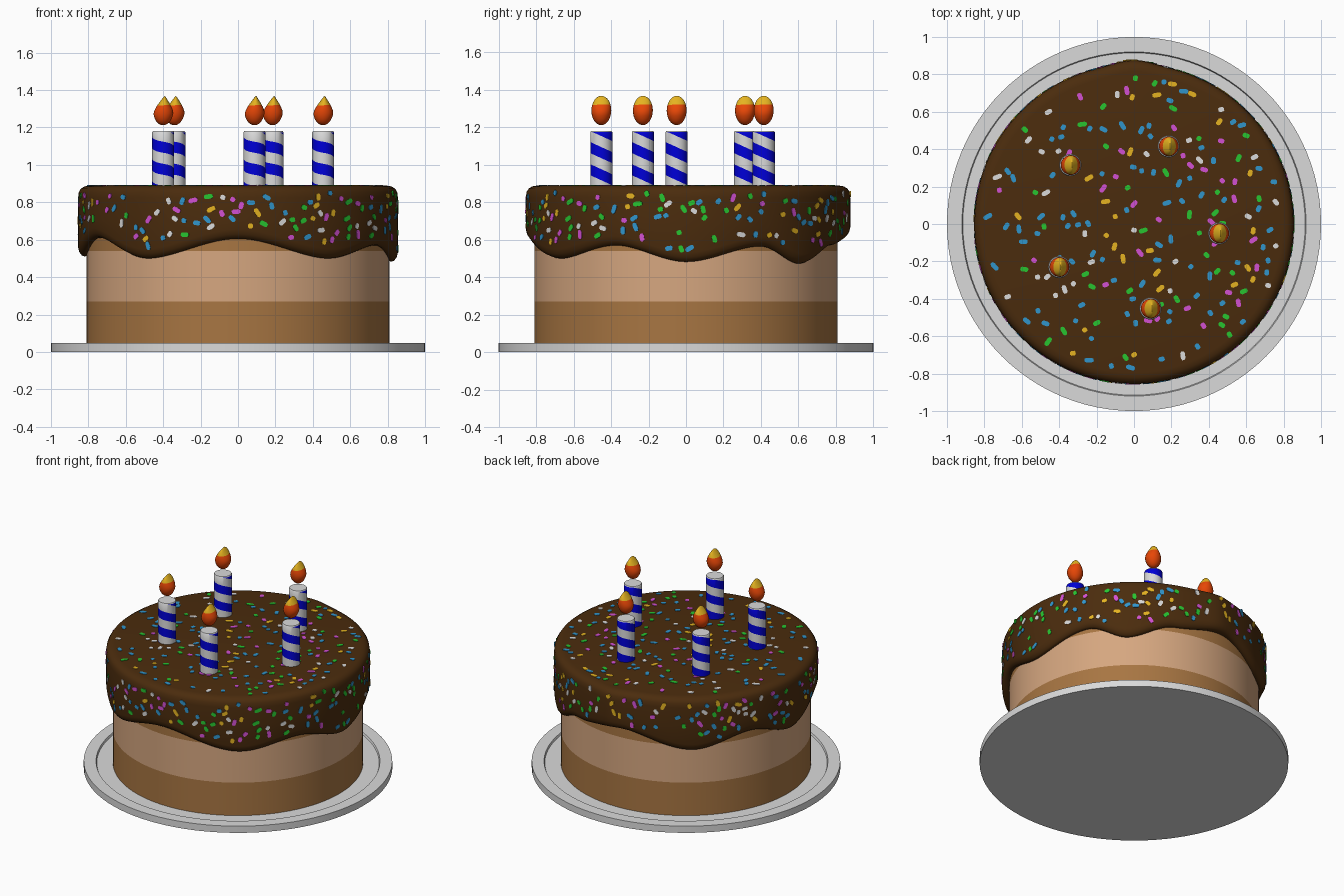
import bpy, bmesh, math, random
from mathutils import Vector

if "Cube" in bpy.data.objects:
    bpy.data.objects.remove(bpy.data.objects["Cube"])

random.seed(7)
TAU = 2 * math.pi


def material(name, rgb):
    m = bpy.data.materials.new(name)
    m.diffuse_color = (*rgb, 1)
    m.use_nodes = True
    m.node_tree.nodes["Principled BSDF"].inputs["Base Color"].default_value = m.diffuse_color
    return m


white = material("white", (0.70, 0.70, 0.70))
brown = material("brown_sponge", (0.39, 0.18, 0.055))
tan = material("tan_cream", (0.67, 0.385, 0.215))
choc = material("chocolate", (0.070, 0.025, 0.004))
blue = material("candle_blue", (0.0, 0.0, 0.68))
orange = material("flame_orange", (0.80, 0.062, 0.002))
yellow = material("yellow", (0.78, 0.45, 0.015))
sky = material("sprinkle_blue", (0.03, 0.30, 0.60))
green = material("sprinkle_green", (0.02, 0.55, 0.03))
pink = material("sprinkle_pink", (0.65, 0.08, 0.65))


def finish(name, bm, mats, angle=35):
    bmesh.ops.remove_doubles(bm, verts=bm.verts, dist=1e-5)
    bmesh.ops.dissolve_degenerate(bm, edges=bm.edges, dist=1e-5)
    bmesh.ops.recalc_face_normals(bm, faces=bm.faces)
    me = bpy.data.meshes.new(name)
    bm.to_mesh(me)
    bm.free()
    ob = bpy.data.objects.new(name, me)
    bpy.context.collection.objects.link(ob)
    for m in mats:
        me.materials.append(m)
    bpy.ops.object.select_all(action='DESELECT')
    ob.select_set(True)
    bpy.context.view_layer.objects.active = ob
    if angle:
        bpy.ops.object.shade_smooth_by_angle(angle=math.radians(angle))
    return ob


def grid(bm, rows, cols, point, mat=lambda i: 0):
    """Wrapped grid: point(i, angle) places ring i; mat(i) colours the band."""
    vs = [[bm.verts.new(point(i, TAU * j / cols)) for j in range(cols + 1)]
          for i in range(rows)]
    for i in range(rows - 1):
        for j in range(cols):
            f = bm.faces.new((vs[i][j], vs[i][j + 1], vs[i + 1][j + 1], vs[i + 1][j]))
            f.material_index = mat(i)


def lathe(name, profile, mats, cols=96, mat=lambda i: 0):
    bm = bmesh.new()
    grid(bm, len(profile), cols, lambda i, a: (
        profile[i][0] * math.cos(a), profile[i][0] * math.sin(a), profile[i][1]), mat)
    return finish(name, bm, mats, 20)


# Plate with a shallow well
lathe("plate", [(0, 0), (1, 0), (1, 0.048), (0.92, 0.048), (0.915, 0.035), (0, 0.035)], [white])

# Sponge layers
lathe("cake", [(0, 0.03), (0.81, 0.03), (0.81, 0.27), (0.81, 0.54), (0.81, 0.8), (0, 0.8)],
      [brown, tan], mat=lambda i: 1 if i == 2 else 0)

# Icing: lower edge runs through alternating drips and gaps (degrees, height)
DRIP = [(0, .482), (29, .565), (47, .472), (69, .57), (94, .62), (128, .512), (155, .60),
        (180, .51), (206, .61), (234, .50), (270, .605), (306, .50), (333, .57), (360, .482)]


def drip(a):
    d = math.degrees(a) % 360
    for (a0, z0), (a1, z1) in zip(DRIP, DRIP[1:]):
        if a0 <= d <= a1:
            t = (d - a0) / (a1 - a0)
            return z0 + (z1 - z0) * t * t * (3 - 2 * t)


def radius(a):
    d = (math.degrees(a) - 90) / 8
    return 0.855 + 0.022 * math.exp(-d * d)


def icing(i, a):
    r, zb = radius(a), drip(a)
    prof = [(0, .889), (r - .06, .889), (r - .035, .885), (r - .015, .873), (r - .004, .855),
            (r, .825), (r, .70), (r, zb + .05), (r - .006, zb + .025),
            (r - .02, zb + .006), (r - .035, zb), (.80, zb + .008), (.79, zb + .05)]
    p, z = prof[i]
    return p * math.cos(a), p * math.sin(a), z


bm = bmesh.new()
grid(bm, 13, 180, icing)
finish("icing", bm, [choc], 50)

# Sprinkles: thin rounded chips lying on the icing
bm = bmesh.new()
CHIP = [(-1, -.5), (-.6, -1), (.6, -1), (1, -.5), (1, .5), (.6, 1), (-.6, 1), (-1, .5)]


def sprinkle(pos, normal):
    n = Vector(normal)
    u = n.orthogonal().normalized()
    v = n.cross(u)
    s = random.uniform(0, TAU)
    e, f = u * math.cos(s) + v * math.sin(s), v * math.cos(s) - u * math.sin(s)
    ln, w = random.uniform(.013, .026), .0125
    low, top = [[bm.verts.new(Vector(pos) + e * x * ln + f * y * w + n * h) for x, y in CHIP]
                for h in (-.004, .003)]
    faces = [bm.faces.new(top)]
    for k in range(8):
        faces.append(bm.faces.new((low[k - 1], low[k], top[k], top[k - 1])))
    c = random.choices(range(5), (34, 19, 17, 14, 16))[0]
    for fc in faces:
        fc.material_index = c


def spread(count, pick, gap):
    """Random points kept a small distance apart."""
    done = []
    for _ in range(count * 20):
        p, n = pick()
        if len(done) < count and all((p - q).length > gap for q in done):
            done.append(p)
            sprinkle(p, n)


def on_top():
    r, a = 0.79 * math.sqrt(random.random()), random.uniform(0, TAU)
    return Vector((r * math.cos(a), r * math.sin(a), .889)), (0, 0, 1)


def on_side():
    a = random.uniform(0, TAU)
    r = radius(a)
    z = random.uniform(drip(a) + .06, .85)
    return Vector((r * math.cos(a), r * math.sin(a), z)), (math.cos(a), math.sin(a), 0)


spread(205, on_top, .045)
spread(220, on_side, .04)
finish("sprinkles", bm, [sky, green, pink, yellow, white], 0)

# Candles with a helical stripe, each with a teardrop flame
Z0, Z1, PITCH, R = 0.88, 1.174, 0.118, 0.059


def candle(n, cx, cy):
    # the stripe falls faster on the left and right than on the front and back
    def stripe(i, a):
        turn = (a + 0.22 * math.sin(2 * a)) / TAU
        z = 0.77 + i * PITCH / 2 - PITCH * (turn - 0.75)
        return cx + R * math.cos(a), cy + R * math.sin(a), min(max(z, Z0), Z1)

    def cap(i, a):
        r, z = [(R, Z1), (R - .004, Z1 + .006), (0, Z1 + .006)][i]
        return cx + r * math.cos(a), cy + r * math.sin(a), z

    bm = bmesh.new()
    grid(bm, 12, 32, stripe, lambda i: i % 2)
    grid(bm, 3, 32, cap)
    finish(f"candle_{n}", bm, [white, blue])

    # pinched to a tip across x, rounder across y; the yellow edge is tilted
    def flame(i, a):
        h = (1 - math.cos(math.pi * i / 16)) / 2
        s = math.sin(math.pi * i / 16)
        sx = s * (1 if h < .4 else 1 - .75 * ((h - .4) / .6) ** 1.3)
        lift = .1 * s * s * math.cos(a - .6)
        return (cx + .054 * sx * math.cos(a) + .008 * h * h,
                cy + .053 * s * math.sin(a), 1.212 + .156 * h + .02 * lift)

    bm = bmesh.new()
    grid(bm, 17, 24, flame, lambda i: 1 if i >= 10 else 0)
    finish(f"flame_{n}", bm, [orange, yellow], 60)


for n, (x, y) in enumerate([(-.34, .315), (.185, .415), (.455, -.05), (-.40, -.23), (.088, -.452)]):
    candle(n + 1, x, y)
